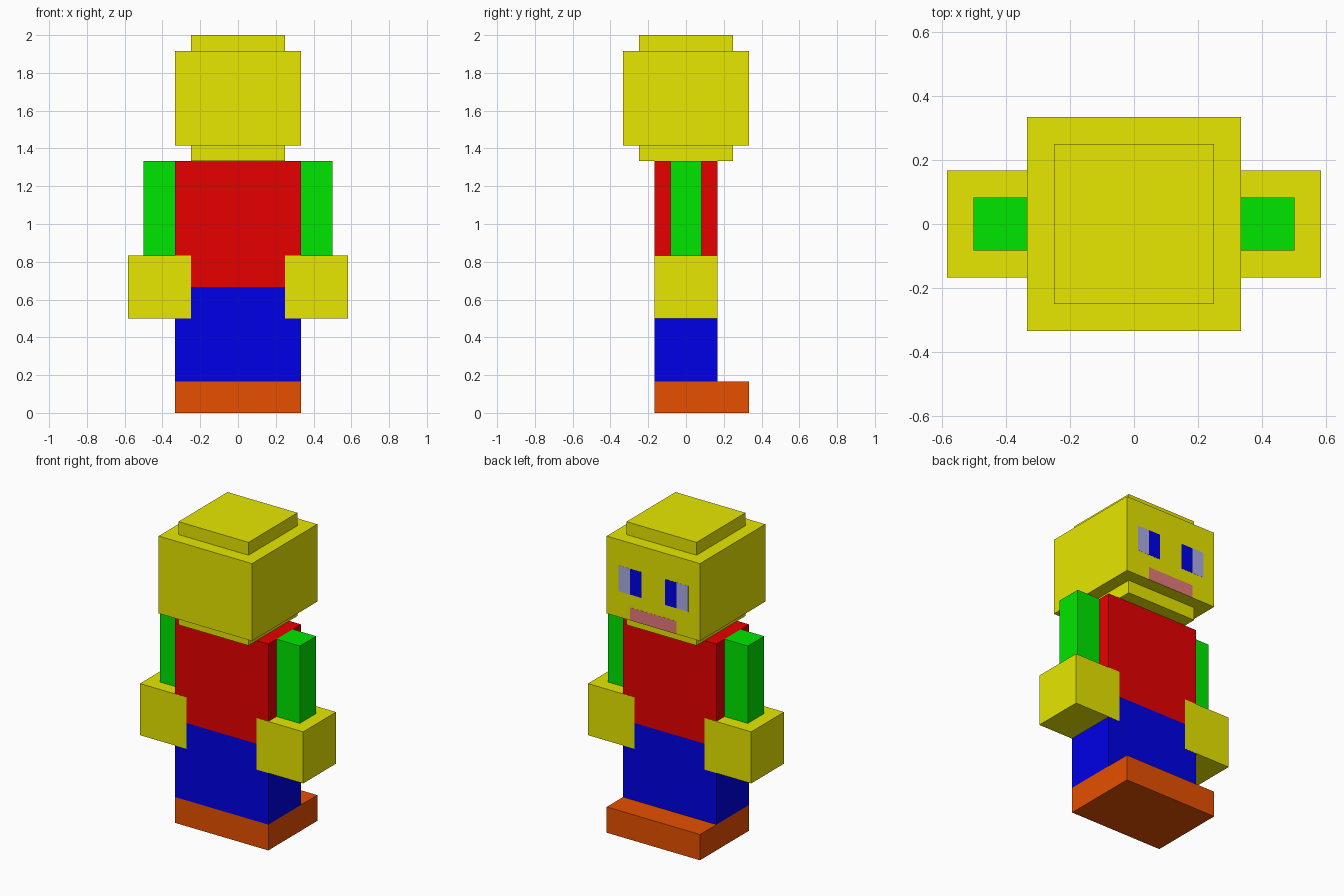
import bpy
import bmesh

if "Cube" in bpy.data.objects:
    bpy.data.objects.remove(bpy.data.objects["Cube"])

U = 1 / 12  # the figure sits on a block grid of 24 units height


def material(name, r, g, b):
    m = bpy.data.materials.new(name)
    m.diffuse_color = (r, g, b, 1)
    m.use_nodes = True
    m.node_tree.nodes["Principled BSDF"].inputs["Base Color"].default_value = m.diffuse_color
    return m


yellow = material("yellow skin", 0.8, 0.8, 0.0)
red = material("red shirt", 0.8, 0.0, 0.0)
green = material("green sleeve", 0.0, 0.8, 0.0)
blue = material("blue", 0.0, 0.0, 0.8)
orange = material("orange shoe", 0.8, 0.08, 0.0)
eye_grey = material("pale eye", 0.42, 0.42, 0.8)
pink = material("pink mouth", 0.8, 0.2, 0.2)


def box(name, mat, x, y, z, grow_y=0.0):
    """Box from (min, max) grid ranges, optionally a touch proud in y."""
    bm = bmesh.new()
    bmesh.ops.create_cube(bm, size=1)
    for v in bm.verts:
        v.co = [(lo if c < 0 else hi) * U for c, (lo, hi) in zip(v.co, (x, y, z))]
        v.co.y += grow_y if v.co.y > 0 else -grow_y
    mesh = bpy.data.meshes.new(name)
    bm.to_mesh(mesh)
    bm.free()
    mesh.materials.append(mat)
    ob = bpy.data.objects.new(name, mesh)
    bpy.context.collection.objects.link(ob)
    return ob


# Body, from the ground up
box("shoes", orange, (-4, 4), (-2, 4), (0, 2))
box("legs", blue, (-4, 4), (-2, 2), (2, 8))
box("torso", red, (-4, 4), (-2, 2), (8, 16))
box("neck", yellow, (-3, 3), (-3, 3), (16, 17))
box("head", yellow, (-4, 4), (-4, 4), (17, 23))
box("head_stud", yellow, (-3, 3), (-3, 3), (23, 24))

# Paired parts; the face looks towards +y
PLATE = (4, 4.01)
for side, s in (("right", 1), ("left", -1)):
    def span(a, b):
        return tuple(sorted((a * s, b * s)))
    box(side + "_arm", green, span(4, 6), (-1, 1), (10, 16))
    box(side + "_hand", yellow, span(3, 7), (-2, 2), (6, 10), 0.0008)
    box(side + "_eye", eye_grey, span(2, 3), PLATE, (19, 21))
    box(side + "_pupil", blue, span(1, 2), PLATE, (19, 21))

box("mouth", pink, (-2, 2), PLATE, (17, 18))
